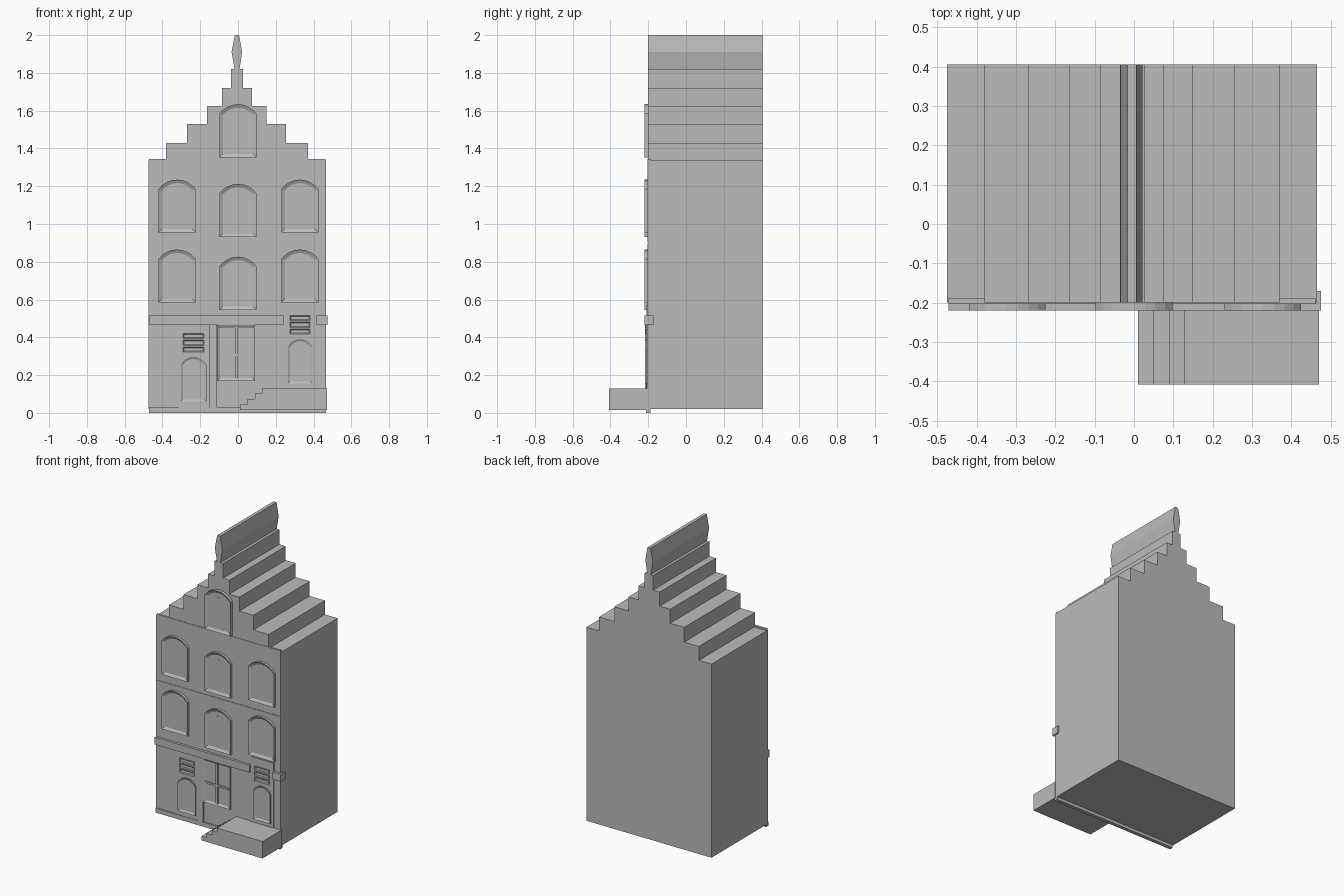
import bpy, bmesh, math

if "Cube" in bpy.data.objects:
    bpy.data.objects.remove(bpy.data.objects["Cube"])

stone = bpy.data.materials.new("plain_grey")
stone.diffuse_color = (0.5, 0.5, 0.5, 1)
stone.use_nodes = True
stone.node_tree.nodes["Principled BSDF"].inputs["Base Color"].default_value = stone.diffuse_color


def prism(name, profile, y0, y1, inset=0, recess=0):
    """Extrude an (x, z) outline from y0 (front) to y1; optionally recess its front."""
    bm = bmesh.new()
    front = [bm.verts.new((x, y0, z)) for x, z in profile]
    back = [bm.verts.new((x, y1, z)) for x, z in profile]
    face = bm.faces.new(front)
    bm.faces.new(back[::-1])
    n = len(profile)
    for i in range(n):
        j = (i + 1) % n
        bm.faces.new((front[j], front[i], back[i], back[j]))
    bmesh.ops.recalc_face_normals(bm, faces=bm.faces)
    if inset:
        bmesh.ops.inset_individual(bm, faces=[face], thickness=inset,
                                   depth=-recess, use_even_offset=True)
    me = bpy.data.meshes.new(name)
    bm.to_mesh(me)
    bm.free()
    me.materials.append(stone)
    ob = bpy.data.objects.new(name, me)
    bpy.context.collection.objects.link(ob)
    return ob


def box(name, x0, x1, z0, z1, y0, y1, **kw):
    return prism(name, [(x0, z0), (x1, z0), (x1, z1), (x0, z1)], y0, y1, **kw)


def arch(x0, x1, z0, spring, apex, n=8):
    """Rectangle topped by a shallow circular arc."""
    w, h, cx = (x1 - x0) / 2, apex - spring, (x0 + x1) / 2
    r = (w * w + h * h) / (2 * h)
    a = math.asin(w / r)
    top = [(cx + r * math.sin(a - 2 * a * i / n),
            apex - r + r * math.cos(a - 2 * a * i / n)) for i in range(n + 1)]
    return [(x0, z0), (x1, z0)] + top


# Main house with stepped gable carried through the full depth
steps = [(-0.475, 0.465, 1.335), (-0.38, 0.37, 1.43), (-0.27, 0.255, 1.53),
         (-0.165, 0.15, 1.625), (-0.085, 0.075, 1.72), (-0.036, 0.027, 1.82)]
left, right, z = [], [], 0.02
for x0, x1, top in steps:
    left += [(x0, z), (x0, top)]
    right += [(x1, z), (x1, top)]
    z = top
prism("house_body", right + left[::-1], -0.2, 0.405)

# Ridge finial
prism("ridge_finial", [(-0.018, 1.82), (0.008, 1.82), (0.022, 1.91), (0.006, 2.0),
                       (-0.017, 2.0), (-0.034, 1.91)], -0.2, 0.405)

# Facade skins, one per storey, and the base plinth
box("ground_facade", -0.472, 0.462, 0.03, 0.47, -0.203, -0.19)
box("middle_facade", -0.472, 0.462, 0.51, 0.897, -0.203, -0.19)
box("upper_facade", -0.472, 0.462, 0.903, 1.345, -0.203, -0.188)
box("plinth", -0.47, 0.465, 0.0, 0.03, -0.212, -0.188)

# Arched windows
for row, z0 in (("second", 0.585), ("third", 0.955)):
    for side, x0 in (("left", -0.42), ("right", 0.23)):
        prism(f"{row}_floor_{side}_window",
              arch(x0, x0 + 0.195, z0, z0 + 0.23, z0 + 0.28), -0.22, -0.198,
              inset=0.018, recess=0.01)
for name, z0 in (("second_floor", 0.545), ("third_floor", 0.93), ("gable", 1.352)):
    prism(f"{name}_middle_window", arch(-0.098, 0.098, z0, z0 + 0.232, z0 + 0.282),
          -0.22, -0.198, inset=0.018, recess=0.01)
    box(f"{name}_mullion", -0.006, 0.006, z0 + 0.05, z0 + 0.235, -0.215, -0.205)

# Cornice band, broken by the right door surround
box("cornice", -0.472, 0.24, 0.465, 0.515, -0.22, -0.198)
box("cornice_end", 0.415, 0.475, 0.465, 0.515, -0.22, -0.17)

# Doors with surrounds and slatted vents above
for side, x0, x1, z0, z1, d0, d1, dz in (
        ("left", -0.315, -0.155, 0.015, 0.465, -0.303, -0.168, 0.06),
        ("right", 0.242, 0.415, 0.125, 0.57, 0.264, 0.394, 0.155)):
    box(f"{side}_door_surround", x0, x1, z0, z1, -0.209, -0.198)
    prism(f"{side}_door", arch(d0, d1, dz, dz + 0.195, dz + 0.237), -0.217, -0.2,
          inset=0.012, recess=0.007)
    for i in range(3):
        s = dz + 0.262 + i * 0.036
        box(f"{side}_vent_slat_{i}", d0 + 0.012, d1 - 0.012, s, s + 0.027, -0.215, -0.2,
            inset=0.005, recess=0.005)

# Shop window with cross bars, and slim posts either side
box("shop_window", -0.11, 0.09, 0.17, 0.465, -0.216, -0.198, inset=0.015, recess=0.009)
box("shop_window_upright", -0.017, -0.003, 0.18, 0.455, -0.215, -0.205)
box("shop_window_crossbar", -0.1, 0.08, 0.30, 0.313, -0.2145, -0.205)
box("shop_post", -0.153, -0.113, 0.03, 0.465, -0.212, -0.198)
box("corner_post", 0.415, 0.465, 0.13, 0.465, -0.206, -0.19)

# Entrance stoop with steps on the left
prism("entrance_stoop", [(0.01, 0.015), (0.47, 0.015), (0.47, 0.13), (0.128, 0.13),
                         (0.128, 0.102), (0.09, 0.102), (0.09, 0.073), (0.05, 0.073),
                         (0.05, 0.044), (0.01, 0.044)], -0.408, -0.2)
